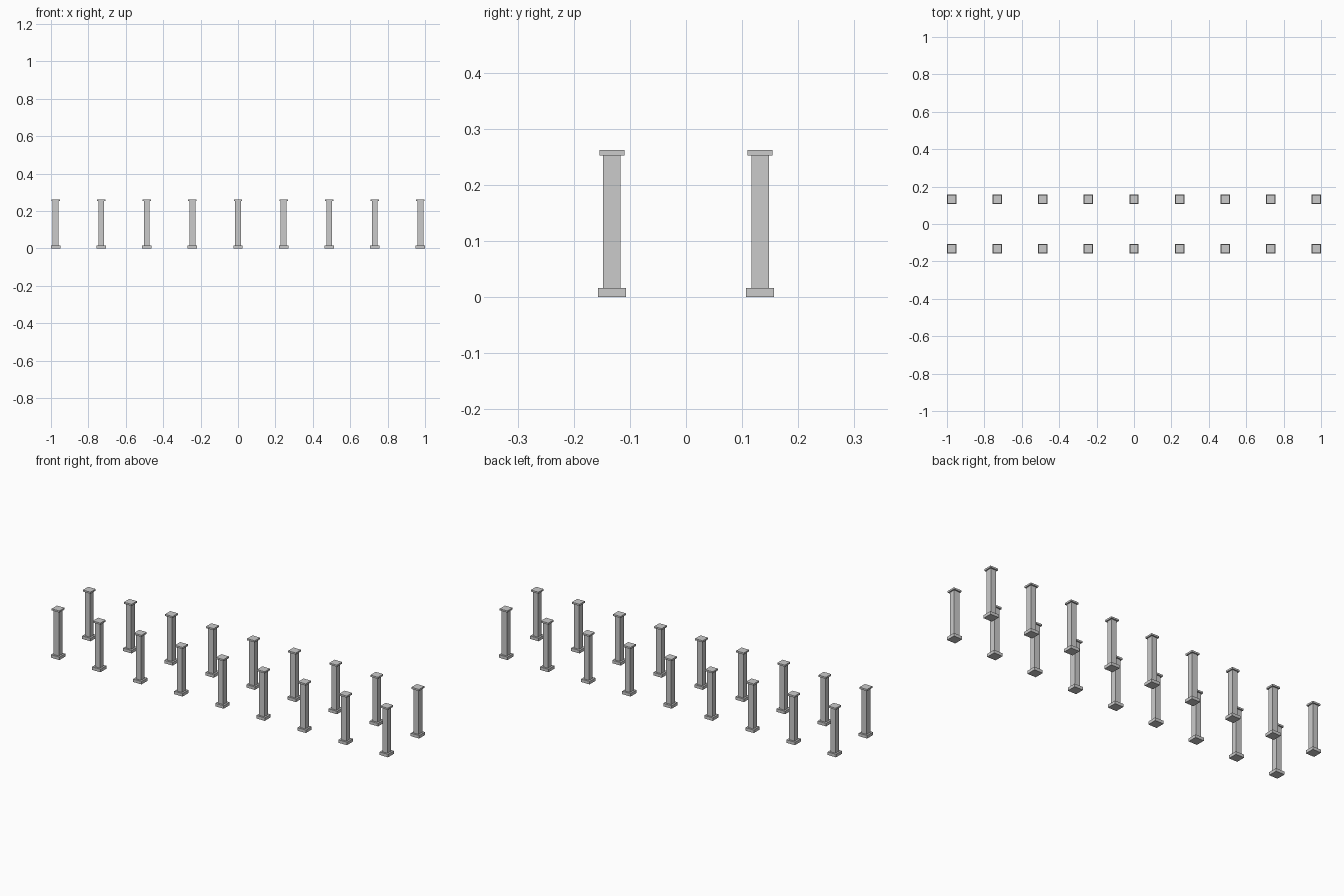
import bpy, bmesh
from mathutils import Matrix

if "Cube" in bpy.data.objects:
    bpy.data.objects.remove(bpy.data.objects["Cube"])

COUNT, SPACING, ROW_Y = 9, 0.24375, 0.132


def add_block(bm, width, z0, z1):
    """Square block standing between two heights."""
    m = Matrix.Translation((0, 0, (z0 + z1) / 2)) @ Matrix.Diagonal((width, width, z1 - z0, 1))
    bmesh.ops.create_cube(bm, size=1, matrix=m)


# One column: plinth, square shaft, thin capital
bm = bmesh.new()
add_block(bm, 0.050, 0.0, 0.016)
add_block(bm, 0.031, 0.016, 0.253)
add_block(bm, 0.045, 0.253, 0.262)
mesh = bpy.data.meshes.new("column")
bm.to_mesh(mesh)
bm.free()

# Two rows sharing the same column mesh
for row, y in (("front", -ROW_Y), ("back", ROW_Y)):
    for i in range(COUNT):
        ob = bpy.data.objects.new(f"{row}_column_{i + 1}", mesh)
        ob.location = ((i - (COUNT - 1) / 2) * SPACING, y, 0)
        bpy.context.collection.objects.link(ob)
